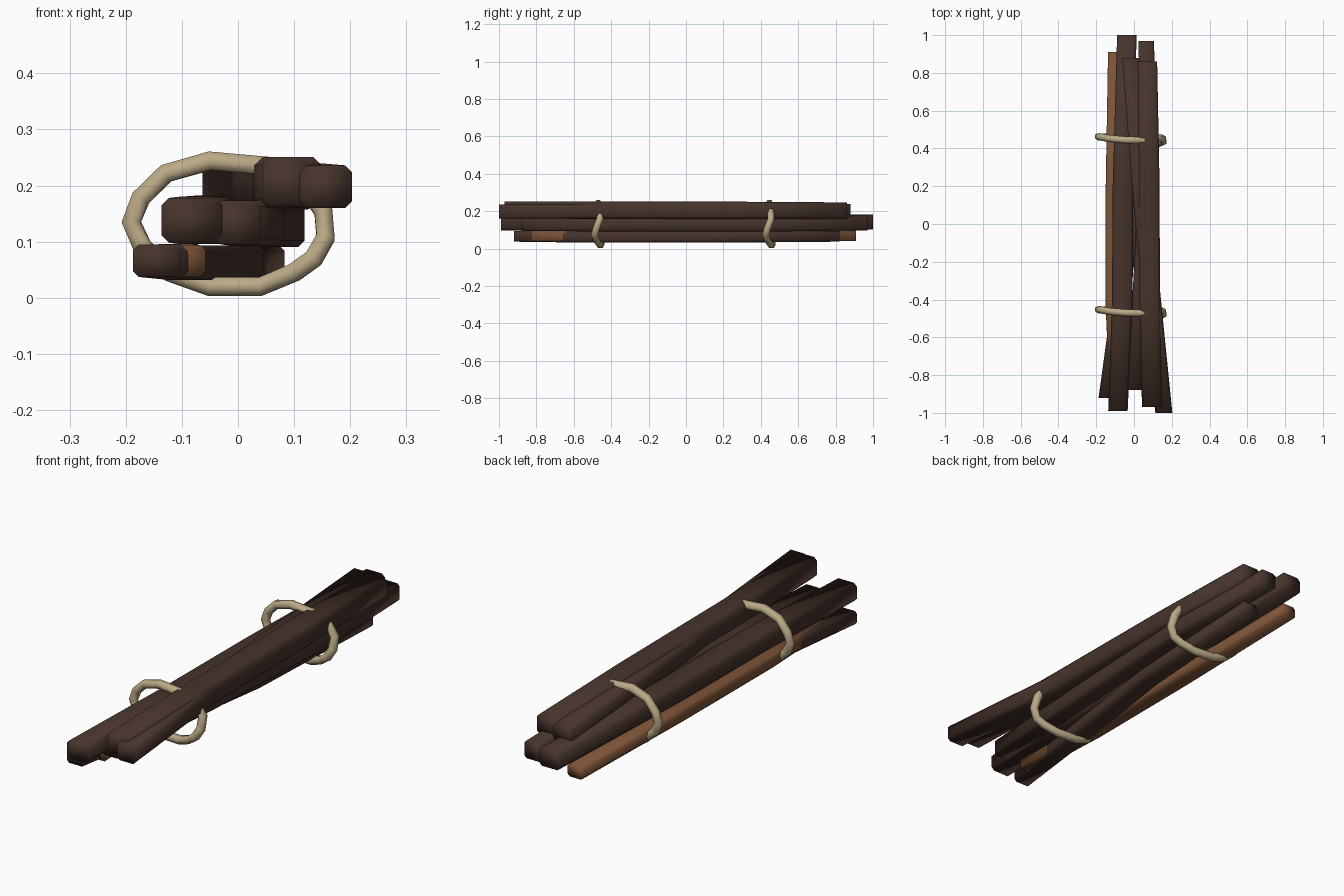
import bpy, bmesh
from mathutils import Vector

cube = bpy.data.objects.get("Cube")
if cube:
    bpy.data.objects.remove(cube, do_unlink=True)


def material(name, rgb):
    m = bpy.data.materials.new(name)
    m.use_nodes = True
    m.diffuse_color = (*rgb, 1)
    m.node_tree.nodes["Principled BSDF"].inputs["Base Color"].default_value = (*rgb, 1)
    return m


dark_bark = material("dark_bark", (0.062, 0.033, 0.025))
light_bark = material("light_bark", (0.2, 0.085, 0.038))
rope_tan = material("rope_tan", (0.5, 0.4, 0.24))


def finish(obj, mat):
    bpy.context.collection.objects.link(obj)
    obj.data.materials.append(mat)


def stick(name, path, width, height, mat):
    """Squared stick with clipped corners, swept along y through the path."""
    bm = bmesh.new()
    w, h = width / 2, height / 2
    c = 0.13 * width
    section = [(w, c - h), (w, h - c), (w - c, h), (c - w, h),
               (-w, h - c), (-w, c - h), (c - w, -h), (w - c, -h)]
    rings = []
    for i, p in enumerate(path):
        swell = 1.0 if i in (0, len(path) - 1) else 1.06
        rings.append([bm.verts.new(Vector(p) + Vector((x * swell, 0, z * swell)))
                      for x, z in section])
    n = len(section)
    for a, b in zip(rings, rings[1:]):
        for k in range(n):
            bm.faces.new((a[k], a[(k + 1) % n], b[(k + 1) % n], b[k]))
    bm.faces.new(rings[0])
    bm.faces.new(rings[-1])
    bmesh.ops.recalc_face_normals(bm, faces=bm.faces)
    for f in bm.faces:
        f.smooth = True
    mesh = bpy.data.meshes.new(name)
    bm.to_mesh(mesh)
    bm.free()
    finish(bpy.data.objects.new(name, mesh), mat)


# Top layer: one straight stick and one crossing beneath it
stick("top_straight_stick", [(.095, -.97, .207), (.083, -.4, .204), (.078, .3, .204), (.07, .86, .203)],
      .105, .088, dark_bark)
stick("top_crossing_stick", [(.158, -1, .198), (.105, -.5, .2), (.045, .1, .2), (-.018, .88, .2)],
      .09, .076, dark_bark)

# Middle layer
stick("middle_right_stick", [(-.085, -.99, .138), (-.062, -.4, .138), (-.058, .2, .138), (-.038, 1, .142)],
      .103, .08, dark_bark)
stick("middle_left_stick", [(0, -.88, .134), (.04, -.3, .132), (.075, .4, .132), (.065, .97, .137)],
      .082, .078, dark_bark)

# Bottom layer: a dark stick crossing a lighter one
stick("bottom_dark_stick", [(-.145, -.92, .066), (-.085, -.5, .062), (0, .1, .062), (.04, .82, .066)],
      .085, .058, dark_bark)
stick("bottom_light_stick", [(-.095, -.83, .066), (-.112, -.4, .066), (-.11, .2, .066), (-.1, .91, .068)],
      .075, .056, light_bark)

# Rope loops: faceted closed tubes with a slight wobble along the bundle
LOOP = [(-.05, -.005, .244), (.05, -.008, .235), (.12, .004, .2), (.152, .004, .155),
        (.156, -.015, .107), (.135, -.024, .07), (.1, -.015, .045), (.04, .004, .02),
        (-.05, .01, .02), (-.12, .01, .045), (-.17, .01, .09), (-.19, .012, .135),
        (-.173, .01, .178), (-.128, .002, .222)]


def rope(name, y):
    curve = bpy.data.curves.new(name, "CURVE")
    curve.dimensions = "3D"
    curve.bevel_depth = 0.019
    curve.bevel_resolution = 1
    spline = curve.splines.new("POLY")
    spline.points.add(len(LOOP) - 1)
    for pt, (x, dy, z) in zip(spline.points, LOOP):
        pt.co = (x, y + dy, z, 1)
    spline.use_cyclic_u = True
    spline.use_smooth = True
    finish(bpy.data.objects.new(name, curve), rope_tan)


rope("front_rope", -.465)
rope("back_rope", .45)
